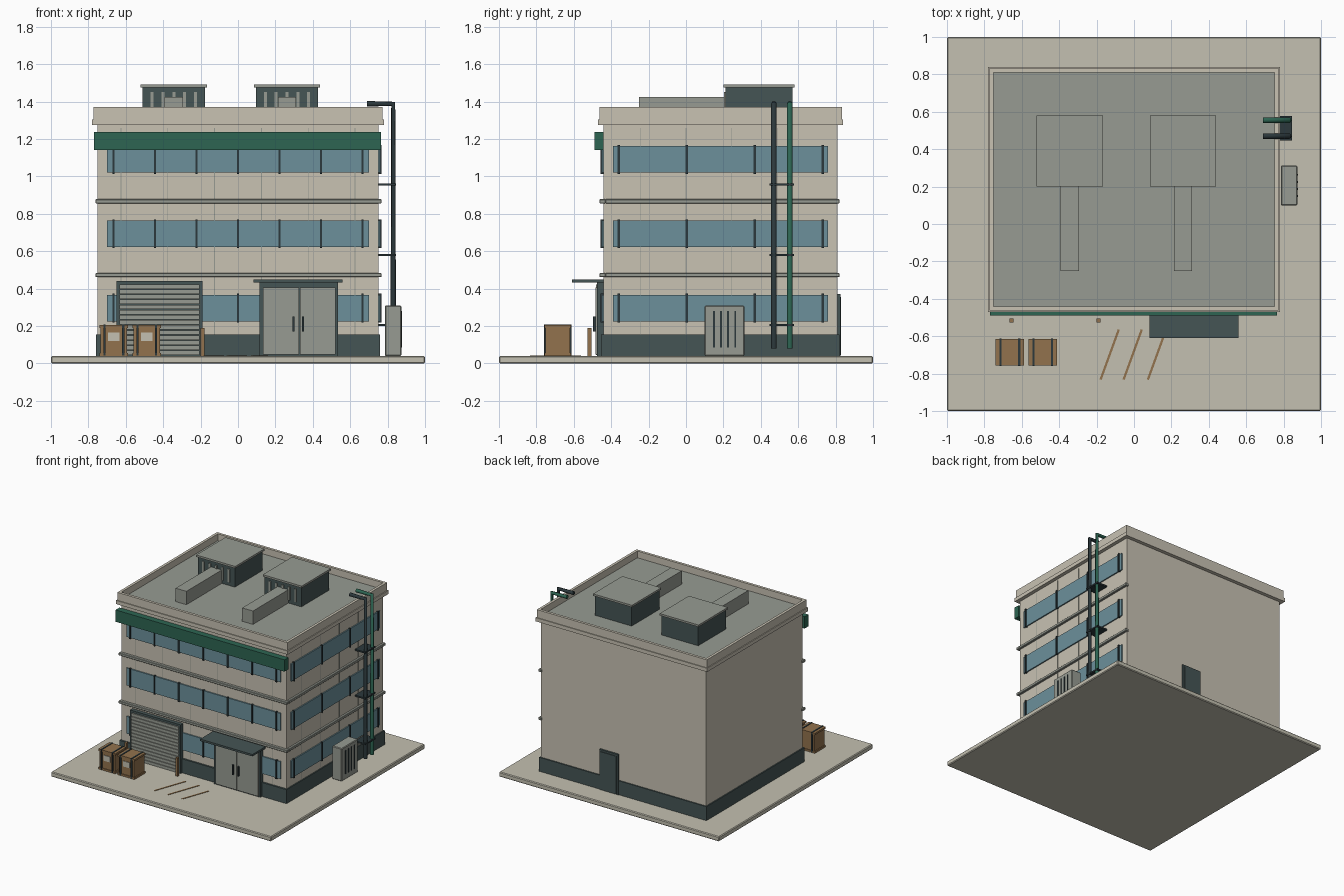
import bpy, math
from mathutils import Vector

if "Cube" in bpy.data.objects:
    bpy.data.objects.remove(bpy.data.objects["Cube"], do_unlink=True)


def material(name, r, g, b):
    m = bpy.data.materials.new(name)
    m.use_nodes = True
    m.diffuse_color = (r, g, b, 1)
    m.node_tree.nodes["Principled BSDF"].inputs["Base Color"].default_value = (r, g, b, 1)
    return m


WALL = material("warm wall", .58, .54, .45)
GROUND = material("pale concrete", .55, .53, .44)
GREY = material("light grey", .31, .33, .29)
SLATE = material("dark slate", .06, .09, .09)
GLASS = material("blue glass", .15, .28, .33)
GREEN = material("deep green", .026, .13, .085)
BROWN = material("crate brown", .29, .17, .075)
DARK = material("dark metal", .025, .04, .045)


def box(name, mat, x, y, z, bevel=0):
    """Box spanning three (low, high) ranges."""
    lo, hi = Vector((x[0], y[0], z[0])), Vector((x[1], y[1], z[1]))
    bpy.ops.mesh.primitive_cube_add(size=1, location=(lo + hi) / 2)
    ob = bpy.context.object
    ob.name = name
    for v in ob.data.vertices:
        v.co = v.co * (hi - lo)
    ob.data.materials.append(mat)
    if bevel:
        mod = ob.modifiers.new("bevel", 'BEVEL')
        mod.width = bevel
        mod.segments = 1
    return ob


def span(c, half):
    return (c - half, c + half)


def ring(name, mat, x, y, z, t):
    """Rectangular wall ring of thickness t."""
    box(name + "_front", mat, x, (y[0], y[0] + t), z)
    box(name + "_back", mat, x, (y[1] - t, y[1]), z)
    inner = (y[0] + t, y[1] - t)
    box(name + "_left", mat, (x[1] - t, x[1]), inner, z)
    box(name + "_right", mat, (x[0], x[0] + t), inner, z)


def pipe(name, mat, points, radius):
    cu = bpy.data.curves.new(name, 'CURVE')
    cu.dimensions = '3D'
    cu.bevel_depth = radius
    cu.bevel_resolution = 2
    cu.use_fill_caps = True
    sp = cu.splines.new('POLY')
    sp.points.add(len(points) - 1)
    for p, co in zip(sp.points, points):
        p.co = (*co, 1)
    ob = bpy.data.objects.new(name, cu)
    bpy.context.collection.objects.link(ob)
    cu.materials.append(mat)


# Ground slab and main body
box("ground_slab", GROUND, (-1, 1), (-1, 1), (0, .04), .006)
box("building_body", WALL, (-.75, .75), (-.44, .81), (.04, 1.3))
box("plinth", SLATE, (-.76, .76), (-.455, .82), (.04, .155))

# Cornice, parapet and roof
box("cornice", WALL, (-.78, .78), (-.47, .84), (1.275, 1.305))
ring("parapet", WALL, (-.773, .773), (-.463, .833), (1.305, 1.37), .022)
box("roof_deck", GREY, (-.751, .751), (-.441, .811), (1.3, 1.315))

# Window bands with mullions on the front and the pipe side
for i, z in enumerate((.225, .622, 1.02)):
    n = str(i + 1)
    box("front_glass_" + n, GLASS, (-.7, .7), (-.45, -.43), (z, z + .142))
    box("side_glass_" + n, GLASS, (.74, .76), (-.39, .76), (z, z + .142))
    for k in range(7):
        box("front_mullion", DARK, span((k - 3) * .2217, .006), (-.458, -.43), (z - .006, z + .148))
    for k in range(4):
        box("side_mullion", DARK, (.74, .768), span(-.36 + k * .3635, .006), (z - .006, z + .148))

# Floor ledges on the same two sides
for z in (.472, .867):
    box("front_ledge", GREY, (-.762, .768), (-.463, -.43), span(z, .011), .003)
    box("side_ledge", GREY, (.74, .768), (-.43, .82), span(z, .011), .003)

# Wall panel seams
for k in range(6):
    box("front_seam", GREY, span(-.625 + k * .25, .002), (-.442, -.43), (.155, 1.26))
for k in range(4):
    box("side_seam", GREY, (.74, .752), span(-.245 + k * .245, .002), (.155, 1.26))

# Green fascia band
box("fascia_band", GREEN, (-.77, .765), (-.49, -.44), (1.14, 1.237))

# Roller shutter
box("shutter_frame", SLATE, (-.65, -.19), (-.472, -.44), (.04, .44))
for k in range(14):
    z = .045 + k * .0272
    box("shutter_slat", GREY, (-.633, -.205), (-.482, -.46), (z, z + .0235))

# Entrance with double doors and canopy
box("entrance_frame", SLATE, (.115, .535), (-.475, -.44), (.04, .437))
for x, handle in (((.135, .326), .297), ((.332, .522), .348)):
    box("entrance_door", GREY, x, (-.485, -.46), (.048, .405))
    box("door_handle", DARK, span(handle, .005), (-.497, -.48), (.17, .25))
box("entrance_canopy", SLATE, (.083, .558), (-.61, -.44), (.434, .45))

# Rear door
box("rear_door_frame", SLATE, (.04, .21), (.80, .825), (.04, .37))
box("rear_door", SLATE, (.055, .195), (.81, .83), (.045, .355))

# Rooftop units with louvres and ducts
for cx in (-.343, .262):
    box("roof_unit", SLATE, span(cx, .167), (.21, .57), (1.31, 1.476))
    box("roof_unit_cap", GREY, span(cx, .177), (.2, .58), (1.476, 1.492))
    for k in range(5):
        box("roof_unit_louvre", GREY, span(cx + (k - 2) * .058, .008), (.202, .215), (1.345, 1.452))
    box("roof_duct", GREY, span(cx, .049), (-.25, .215), (1.31, 1.425))

# Side pipes and their brackets
for name, mat, y in (("dark_pipe", DARK, .47), ("green_pipe", GREEN, .555)):
    pipe(name, mat, [(.69, y, 1.388), (.83, y, 1.388), (.83, y, .08)], .015)
for z in (.205, .58, .957):
    box("pipe_bracket", DARK, (.75, .845), (.447, .578), span(z, .006))

# Cabinet beside the building
box("side_cabinet", GREY, (.785, .873), (.1, .312), (.04, .31), .005)
for k in range(4):
    box("cabinet_slot", DARK, (.87, .877), span(.149 + k * .038, .005), (.085, .28))

# Crates with straps and paper labels
for cx in (-.664, -.488):
    box("crate", BROWN, span(cx, .07), (-.75, -.62), (.04, .2))
    box("crate_lid", BROWN, span(cx, .077), (-.756, -.614), (.19, .205))
    box("crate_base", BROWN, span(cx, .077), (-.756, -.614), (.04, .055))
    for s in (-1, 1):
        box("crate_strap", DARK, span(cx + s * .05, .006), (-.759, -.611), (.042, .208))
    box("crate_label", GROUND, span(cx, .03), (-.755, -.745), (.12, .165))

# Guard posts beside the shutter
for x in (-.655, -.19):
    box("guard_post", BROWN, span(x, .01), (-.526, -.506), (.04, .19))

# Painted ground stripes
for cx, cy, length in ((-.13, -.698, .285), (-.007, -.698, .285), (.115, -.72, .24)):
    ob = box("ground_stripe", BROWN, span(cx, .006), span(cy, length / 2), (.038, .043))
    ob.rotation_euler.z = -math.radians(20)
